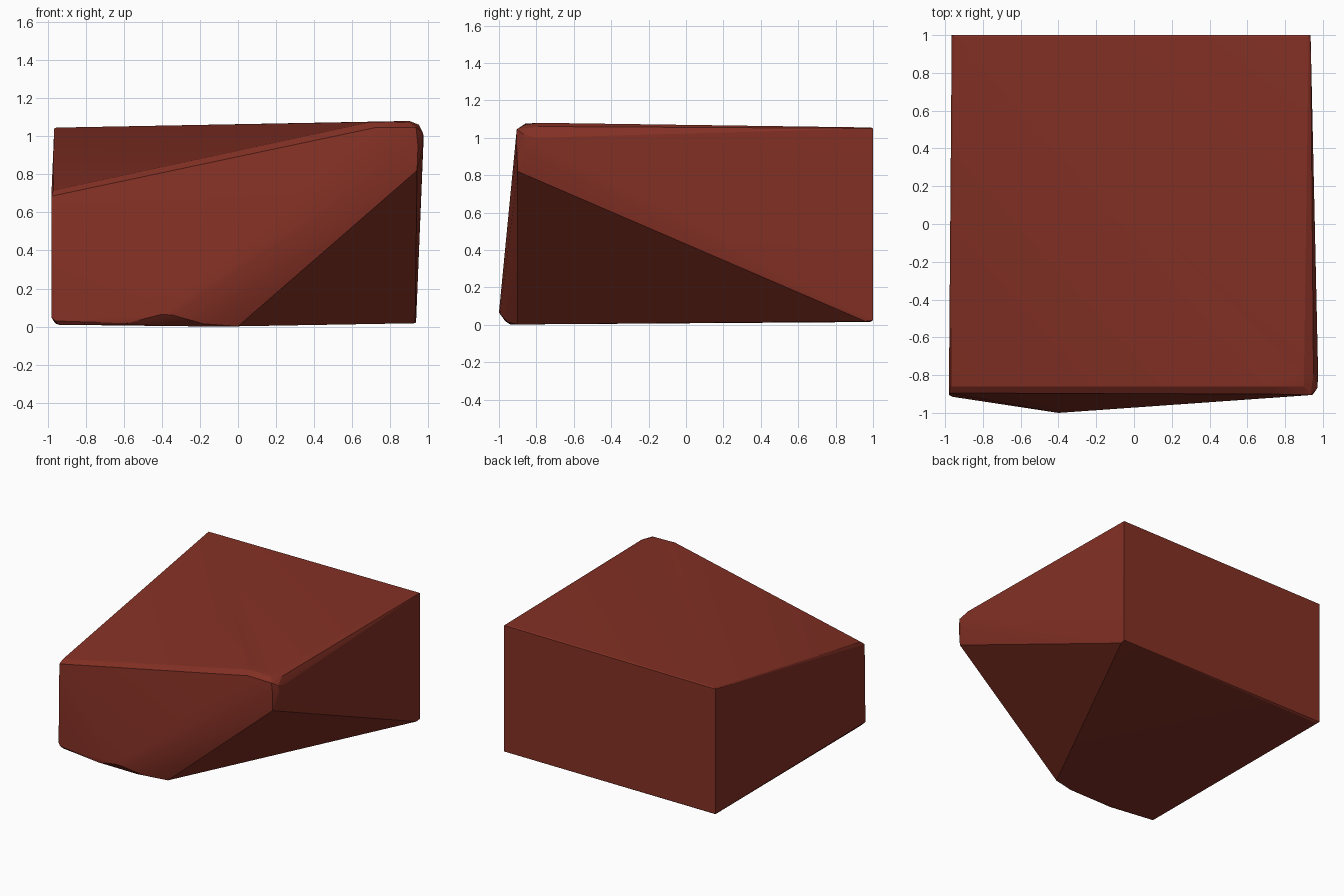
import bpy, bmesh, math

if "Cube" in bpy.data.objects:
    bpy.data.objects.remove(bpy.data.objects["Cube"])

# Corner points of the faceted block, grouped by region
back = [(x, 1.0, z) for x, z in ((-.965, 1.04), (.935, 1.05), (-.965, .025), (.935, .025))]
back += [(-.955, .99, 1.045), (.925, .99, 1.055), (-.955, .985, .015), (.93, .96, .018)]
peak = [(.65, -.78, 1.075), (.9, -.79, 1.08), (.95, -.79, 1.06), (.975, -.8, 1.0),
        (.7, -.86, 1.075), (.9, -.86, 1.07), (.72, -.9, 1.045), (.935, -.905, 1.045),
        (.97, -.87, 1.02), (.945, -.905, .95), (.94, -.9, .82), (.972, -.85, .95)]
left_edge = [(-.97, -.86, .715), (-.98, -.895, .685), (-.98, -.905, .05),
             (-.96, -.915, .03), (-.94, -.9, .01)]
front_toe = [(-.4, -1.0, .065), (-.34, -.995, .06), (-.58, -.965, .018),
             (-.18, -.955, .015), (-.25, -.94, .002), (0, -.9, .002)]

# Block: skin wrapped around the points
bm = bmesh.new()
for p in back + peak + left_edge + front_toe:
    bm.verts.new(p)
res = bmesh.ops.convex_hull(bm, input=bm.verts)
loose = [v for v in bm.verts if not v.link_faces]
bmesh.ops.delete(bm, geom=loose, context='VERTS')
bmesh.ops.recalc_face_normals(bm, faces=bm.faces)
mesh = bpy.data.meshes.new("faceted_block")
bm.to_mesh(mesh)
bm.free()
block = bpy.data.objects.new("faceted_block", mesh)
bpy.context.collection.objects.link(block)

# Brick red
mat = bpy.data.materials.new("brick_red")
mat.diffuse_color = (.23, .03, .018, 1)
mat.use_nodes = True
mat.node_tree.nodes["Principled BSDF"].inputs["Base Color"].default_value = mat.diffuse_color
mesh.materials.append(mat)

bpy.context.view_layer.objects.active = block
block.select_set(True)
bpy.ops.object.shade_smooth_by_angle(angle=math.radians(15))
